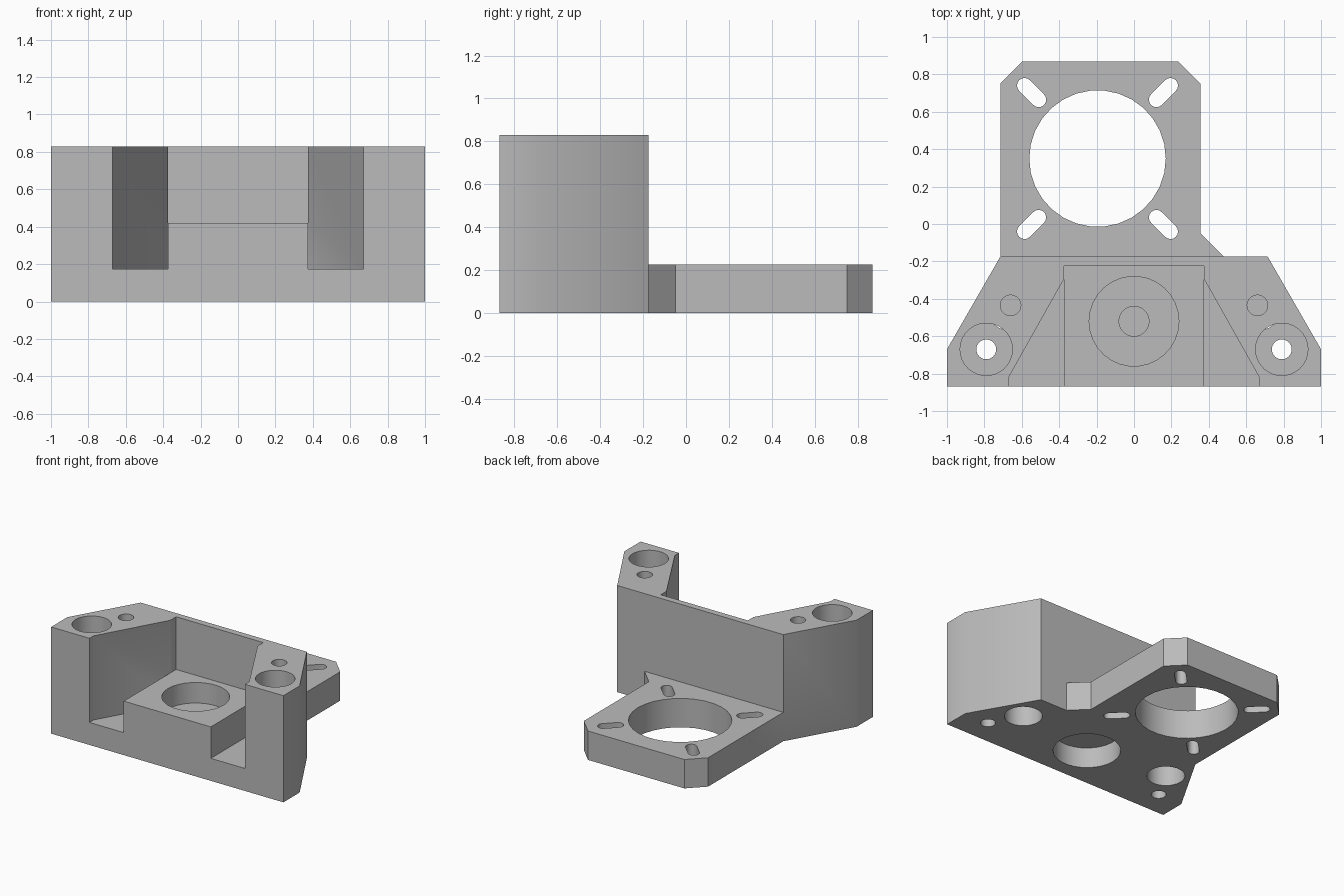
import bpy, bmesh, math

if "Cube" in bpy.data.objects:
    bpy.data.objects.remove(bpy.data.objects["Cube"], do_unlink=True)

grey = bpy.data.materials.new("plain grey")
grey.use_nodes = True
grey.diffuse_color = (0.5, 0.5, 0.5, 1)
grey.node_tree.nodes["Principled BSDF"].inputs["Base Color"].default_value = (0.5, 0.5, 0.5, 1)


def prism(name, outline, z0, z1):
    """Extrude a flat outline from z0 to z1."""
    bm = bmesh.new()
    face = bm.faces.new([bm.verts.new((x, y, z0)) for x, y in outline])
    ext = bmesh.ops.extrude_face_region(bm, geom=[face])
    for v in ext["geom"]:
        if isinstance(v, bmesh.types.BMVert):
            v.co.z = z1
    bmesh.ops.recalc_face_normals(bm, faces=bm.faces)
    mesh = bpy.data.meshes.new(name)
    bm.to_mesh(mesh)
    bm.free()
    mesh.materials.append(grey)
    obj = bpy.data.objects.new(name, mesh)
    bpy.context.collection.objects.link(obj)
    return obj


def arc(cx, cy, r, start=0.0, sweep=2 * math.pi, steps=30, closed=True):
    n = steps if closed else steps + 1
    return [(cx + r * math.cos(start + sweep * i / steps),
             cy + r * math.sin(start + sweep * i / steps)) for i in range(n)]


def combine(target, other, operation):
    """Apply a boolean and discard the helper."""
    mod = target.modifiers.new("bool", "BOOLEAN")
    mod.object, mod.operation, mod.solver = other, operation, "EXACT"
    bpy.context.view_layer.objects.active = target
    bpy.ops.object.modifier_apply(modifier=mod.name)
    bpy.data.objects.remove(other, do_unlink=True)


def cut(outline, z0, z1):
    combine(bracket, prism("cutter", outline, z0, z1), "DIFFERENCE")


def mirrored(half):
    return half + [(-x, y) for x, y in reversed(half)]


# Tapered body and the thin motor plate behind it
bracket = prism("motor_bracket", mirrored([(1, -0.87), (1, -0.67), (0.715, -0.175)]), 0, 0.83)
plate = prism("motor_plate", [
    (-0.715, -0.175), (-0.7, -0.2), (0.48, -0.2), (0.48, -0.175), (0.355, -0.05), (0.355, 0.75),
    (0.235, 0.87), (-0.595, 0.87), (-0.715, 0.75)], 0, 0.225)
combine(bracket, plate, "UNION")

# Front pocket with a raised bearing block in its middle
cut(mirrored([(0.67, -0.95), (0.67, -0.82), (0.375, -0.295), (0.375, -0.225)]), 0.175, 1)
block = prism("bearing_block", mirrored([(0.375, -0.87), (0.375, -0.2)]), 0.1, 0.42)
combine(bracket, block, "UNION")

# Bearing seats above and below, with a blind shaft hole between
cut(arc(0, -0.52, 0.24), 0.26, 0.5)
cut(arc(0, -0.52, 0.24), -0.1, 0.16)
cut(arc(0, -0.52, 0.08), 0.17, 0.3)

# Screw holes in both towers: outer bored from above, inner from below
for side in (-1, 1):
    cut(arc(side * 0.79, -0.67, 0.053), -0.1, 1)
    cut(arc(side * 0.79, -0.67, 0.14), 0.3, 1)
    cut(arc(side * 0.66, -0.435, 0.055), 0.32, 1)
    cut(arc(side * 0.66, -0.435, 0.135), -0.1, 0.3)

# Motor opening and four diagonal slots
mx, my = -0.195, 0.35
cut(arc(mx, my, 0.365), -0.1, 0.5)
for k in range(4):
    a = math.radians(45 + 90 * k)
    slot = []
    for dist, turn in ((0.552, -0.5), (0.445, 0.5)):
        slot += arc(mx + dist * math.cos(a), my + dist * math.sin(a), 0.04,
                    a + turn * math.pi, math.pi, 10, False)
    cut(slot, -0.1, 0.5)

# Smooth the round walls, keep the edges crisp
bpy.ops.object.select_all(action="DESELECT")
bracket.select_set(True)
bpy.context.view_layer.objects.active = bracket
bpy.ops.object.shade_smooth_by_angle(angle=math.radians(31))
